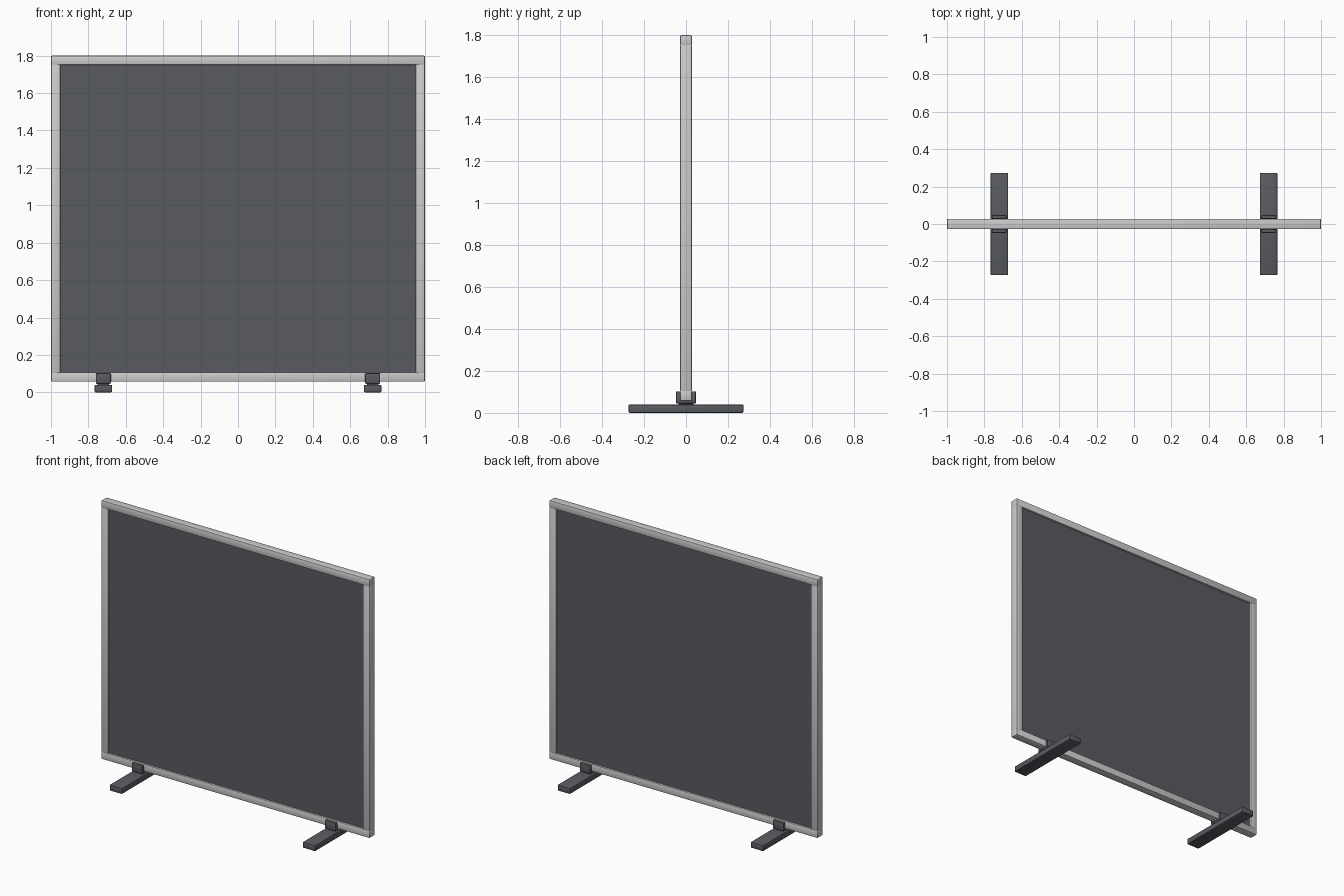
import bpy, bmesh

if "Cube" in bpy.data.objects:
    bpy.data.objects.remove(bpy.data.objects["Cube"])


def box(name, x, y, z, bevel=0.0, segments=2):
    """Bevelled box from (min, max) ranges."""
    bm = bmesh.new()
    bmesh.ops.create_cube(bm, size=1)
    for v in bm.verts:
        for i, (a, b) in enumerate((x, y, z)):
            v.co[i] = a if v.co[i] < 0 else b
    if bevel:
        bmesh.ops.bevel(bm, geom=bm.edges[:], offset=bevel, segments=segments,
                        profile=0.5, affect='EDGES', clamp_overlap=True)
    return finish(name, bm)


def extrude_profile(name, pts, x0, x1, bevel, segments=2):
    """Extrude a (y, z) outline along x and round its edges."""
    bm = bmesh.new()
    face = bm.faces.new([bm.verts.new((x0, y, z)) for y, z in pts])
    ext = bmesh.ops.extrude_face_region(bm, geom=[face])
    for v in ext["geom"]:
        if isinstance(v, bmesh.types.BMVert):
            v.co.x = x1
    bmesh.ops.recalc_face_normals(bm, faces=bm.faces[:])
    bmesh.ops.bevel(bm, geom=bm.edges[:], offset=bevel, segments=segments,
                    profile=0.5, affect='EDGES', clamp_overlap=True)
    return finish(name, bm)


def finish(name, bm):
    bmesh.ops.recalc_face_normals(bm, faces=bm.faces[:])
    me = bpy.data.meshes.new(name)
    bm.to_mesh(me)
    bm.free()
    ob = bpy.data.objects.new(name, me)
    bpy.context.collection.objects.link(ob)
    bpy.context.view_layer.objects.active = ob
    ob.select_set(True)
    bpy.ops.object.shade_smooth_by_angle(angle=0.6)
    ob.select_set(False)
    return ob


def paint(ob, mat):
    ob.data.materials.append(mat)


dark = bpy.data.materials.new("dark_grey")
dark.diffuse_color = (0.1, 0.105, 0.12, 1)
dark.use_nodes = True
dark.node_tree.nodes["Principled BSDF"].inputs["Base Color"].default_value = dark.diffuse_color

# Frame: full-width rails with stiles between them
D = (-0.028, 0.028)
box("top_rail", (-1, 1), D, (1.75, 1.80), 0.006)
box("bottom_rail", (-1, 1), D, (0.057, 0.107), 0.006)
for side, s in (("left", -1), ("right", 1)):
    xs = sorted((s * 0.95, s * 1.0))
    box(side + "_stile", xs, D, (0.102, 1.755), 0.006)

# Infill panel, slightly recessed in the frame
paint(box("panel", (-0.96, 0.96), (-0.016, 0.016), (0.095, 1.76)), dark)

# Feet and U-shaped clamps holding the bottom rail
clamp = [(-0.048, 0.045), (0.048, 0.045), (0.048, 0.103), (0.028, 0.103),
         (0.028, 0.057), (-0.028, 0.057), (-0.028, 0.103), (-0.048, 0.103)]
for side, s in (("left", -1), ("right", 1)):
    c = s * 0.72
    paint(box(side + "_foot", (c - 0.047, c + 0.047), (-0.274, 0.274),
              (0, 0.04), 0.006), dark)
    paint(extrude_profile(side + "_clamp", clamp, c - 0.04, c + 0.04, 0.006), dark)
    paint(box(side + "_spacer", (c - 0.03, c + 0.03), (-0.035, 0.035),
              (0.035, 0.05)), dark)
